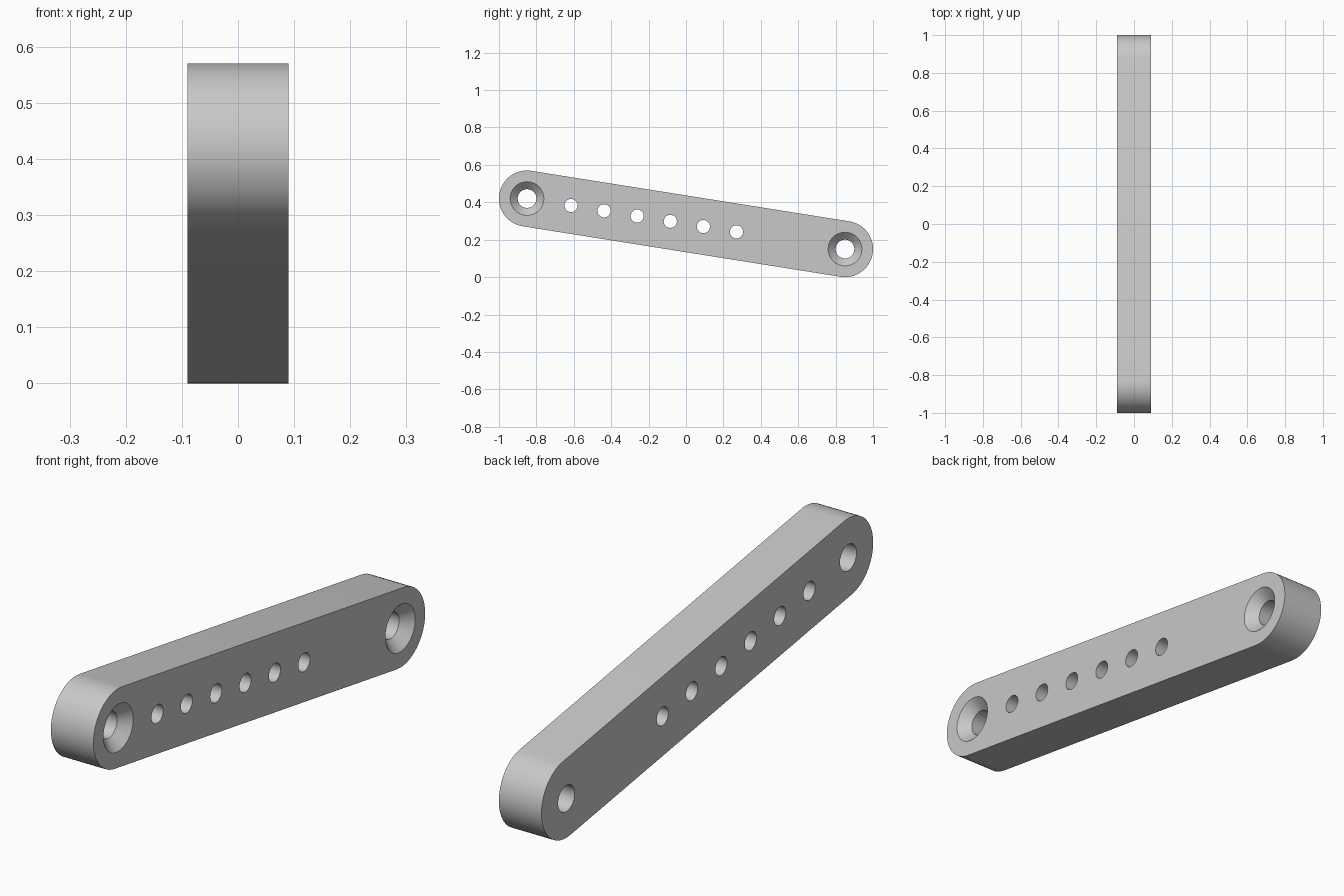
import bpy, bmesh, math
from mathutils import Vector

if "Cube" in bpy.data.objects:
    bpy.data.objects.remove(bpy.data.objects["Cube"])

RADIUS, HALF = 0.15, 0.09
FRONT = Vector((0, -0.85, 0.42))
BACK = Vector((0, 0.85, 0.15))
SEGMENTS = 64

grey = bpy.data.materials.new("plain_grey")
grey.use_nodes = True
grey.diffuse_color = (0.58, 0.58, 0.58, 1)
grey.node_tree.nodes["Principled BSDF"].inputs["Base Color"].default_value = grey.diffuse_color


def make_object(name, bm):
    bmesh.ops.recalc_face_normals(bm, faces=bm.faces)
    mesh = bpy.data.meshes.new(name)
    bm.to_mesh(mesh)
    bm.free()
    mesh.materials.append(grey)
    obj = bpy.data.objects.new(name, mesh)
    bpy.context.collection.objects.link(obj)
    return obj


def around(centre, x, radius, start=0.0, sweep=math.tau, count=SEGMENTS):
    return [centre + Vector((x, radius * math.cos(start + sweep * i / count),
                             radius * math.sin(start + sweep * i / count)))
            for i in range(count)]


def add_turned(bm, centre, profile):
    """Closed solid turned about the x direction from (x, radius) pairs."""
    rings = [[bm.verts.new(p) for p in around(centre, x, r)] for x, r in profile]
    for a, b in zip(rings, rings[1:]):
        for i in range(SEGMENTS):
            j = (i + 1) % SEGMENTS
            bm.faces.new((a[i], a[j], b[j], b[i]))
    bm.faces.new(rings[0])
    bm.faces.new(rings[-1])


# Sloping bar with round ends
axis = BACK - FRONT
tilt = math.atan2(axis.z, axis.y)
arc = SEGMENTS // 2
sweep = math.pi * (arc + 1) / arc
outline = (around(BACK, -HALF, RADIUS, tilt - math.pi / 2, sweep, arc + 1)
           + around(FRONT, -HALF, RADIUS, tilt + math.pi / 2, sweep, arc + 1))
bm = bmesh.new()
face = bm.faces.new([bm.verts.new(p) for p in outline])
extruded = bmesh.ops.extrude_face_region(bm, geom=[face], use_keep_orig=True)
side = [v for v in extruded["geom"] if isinstance(v, bmesh.types.BMVert)]
bmesh.ops.translate(bm, verts=side, vec=(2 * HALF, 0, 0))
bar = make_object("link_bar", bm)

# Countersunk pivot holes and the row of small holes
bm = bmesh.new()
for centre in (FRONT, BACK):
    add_turned(bm, centre, [(-0.12, 0.05), (0.05, 0.05), (0.10, 0.10)])
for i in range(6):
    y = -0.615 + 0.177 * i
    add_turned(bm, FRONT + axis * ((y - FRONT.y) / axis.y), [(-0.12, 0.035), (0.12, 0.035)])
cutter = make_object("hole_cutter", bm)
cutter.hide_render = True

cut = bar.modifiers.new("holes", "BOOLEAN")
cut.operation = "DIFFERENCE"
cut.solver = "EXACT"
cut.object = cutter
bpy.ops.object.select_all(action="DESELECT")
bpy.context.view_layer.objects.active = bar
bar.select_set(True)
bpy.ops.object.modifier_apply(modifier=cut.name)
bpy.data.objects.remove(cutter)
bpy.ops.object.shade_smooth_by_angle(angle=math.radians(30))
